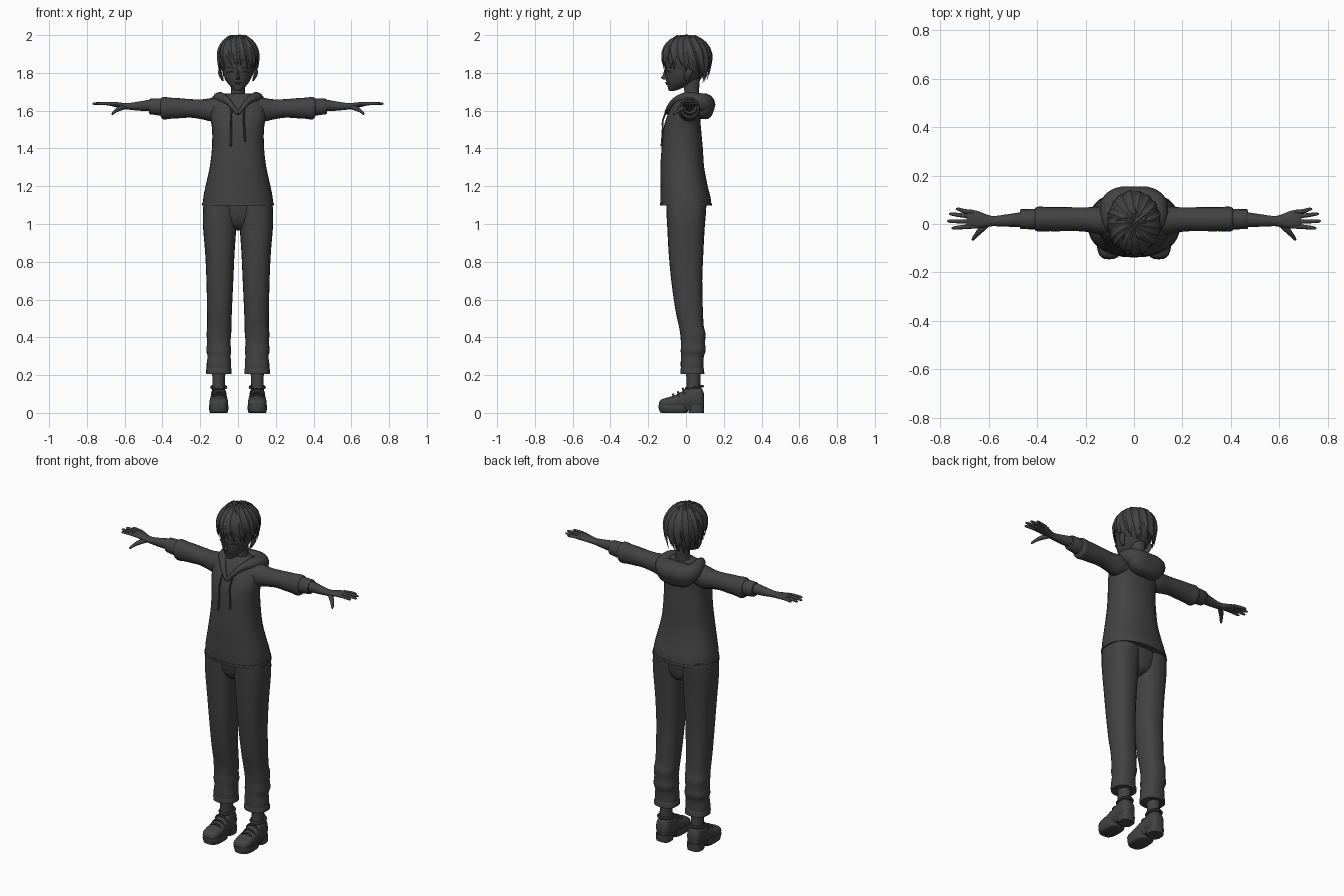
import bpy, bmesh, math, random
from mathutils import Vector

random.seed(4)
charcoal = bpy.data.materials.new("charcoal")
charcoal.diffuse_color = (0.055, 0.055, 0.055, 1)


def skin(name, strips, mirror=False, angle=50):
    """Skin lists of rings into one object; each strip is a closed tube."""
    bm = bmesh.new()
    for rings in strips:
        loops = [[bm.verts.new(p) for p in r] for r in rings]
        n = len(loops[0])
        for a, b in zip(loops, loops[1:]):
            for i in range(n):
                bm.faces.new((a[i], a[(i + 1) % n], b[(i + 1) % n], b[i]))
        bm.faces.new(loops[0])
        bm.faces.new(loops[-1])
    bmesh.ops.recalc_face_normals(bm, faces=bm.faces)
    mesh = bpy.data.meshes.new(name)
    bm.to_mesh(mesh)
    bm.free()
    mesh.materials.append(charcoal)
    ob = bpy.data.objects.new(name, mesh)
    bpy.context.collection.objects.link(ob)
    bpy.ops.object.select_all(action='DESELECT')
    bpy.context.view_layer.objects.active = ob
    ob.select_set(True)
    bpy.ops.object.shade_smooth_by_angle(angle=math.radians(angle))
    if mirror:
        ob.modifiers.new("mirror", 'MIRROR')
    return ob


def spline(pts, steps):
    """Catmull-Rom interpolation of tuples."""
    out = []
    for i in range(len(pts) - 1):
        p0, p1, p2, p3 = pts[max(i - 1, 0)], pts[i], pts[i + 1], pts[min(i + 2, len(pts) - 1)]
        for k in range(steps):
            t = k / steps
            out.append([b + 0.5 * t * (c - a + t * (2 * a - 5 * b + 4 * c - d + t * (3 * (b - c) + d - a)))
                        for a, b, c, d in zip(p0, p1, p2, p3)])
    return out + [list(pts[-1])]


def loft(rows, axis='z', n=24, steps=3, power=2.0):
    """Rows are (position, centre 1, centre 2, radius 1, radius 2) along an axis."""
    rings = []
    for h, c1, c2, r1, r2 in spline(rows, steps):
        ring = []
        for i in range(n):
            a = math.tau * i / n
            ca, sa = math.cos(a), math.sin(a)
            u = c1 + r1 * math.copysign(abs(ca) ** (2 / power), ca)
            v = c2 + r2 * math.copysign(abs(sa) ** (2 / power), sa)
            ring.append({'z': (u, v, h), 'x': (h, u, v), 'y': (u, h, v)}[axis])
        rings.append(ring)
    return rings


def tube(pts, n=8, steps=3):
    """Round tube through (x, y, z, radius) points."""
    s = spline(pts, steps)
    rings = []
    for i, (x, y, z, r) in enumerate(s):
        d = (Vector(s[min(i + 1, len(s) - 1)][:3]) - Vector(s[max(i - 1, 0)][:3])).normalized()
        side = d.cross(Vector((0, 0, 1)) if abs(d.z) < 0.9 else Vector((0, 1, 0))).normalized()
        up = side.cross(d)
        rings.append([Vector((x, y, z)) + r * (side * math.cos(math.tau * k / n) + up * math.sin(math.tau * k / n))
                      for k in range(n)])
    return rings


# Hoodie body, with a thin hem band
skin("hoodie_body", [loft([
    (1.10, 0, 0, .188, .135), (1.15, 0, -.004, .182, .132), (1.2, 0, -.010, .172, .125),
    (1.3, 0, -.020, .150, .116), (1.4, 0, -.020, .138, .109), (1.5, 0, -.020, .137, .100),
    (1.56, 0, -.014, .146, .090), (1.62, 0, .002, .145, .080), (1.665, 0, .012, .110, .062),
    (1.69, 0, .02, .06, .045)], n=32, power=2.3)])
skin("hoodie_hem", [loft([(1.098, 0, 0, .191, .138), (1.112, 0, -.001, .189, .137)], n=32, steps=1, power=2.3)])

# Sleeves with a few folds and narrower cuffs
skin("sleeve", [loft([
    (.09, .012, 1.612, .060, .062), (.14, .015, 1.605, .058, .062), (.19, .018, 1.607, .051, .053),
    (.25, .020, 1.612, .049, .049), (.31, .020, 1.613, .050, .053), (.36, .020, 1.613, .050, .056),
    (.39, .020, 1.613, .052, .060), (.405, .020, 1.615, .048, .054), (.41, .020, 1.617, .041, .044)],
    'x', n=20)], True)
skin("sleeve_cuff", [loft([
    (.40, .020, 1.618, .042, .045), (.42, .020, 1.620, .042, .045), (.465, .020, 1.622, .041, .041),
    (.470, .020, 1.622, .038, .038), (.471, .020, 1.622, .028, .028)], 'x', n=20, steps=1)], True)

# Hood lying behind the neck and tapering to a V at the chest
skin("hood", [tube([
    (0, .094, 1.632, .060), (.05, .094, 1.633, .060), (.085, .082, 1.642, .052), (.098, .045, 1.655, .042),
    (.090, -.005, 1.667, .030), (.055, -.060, 1.650, .018), (.025, -.092, 1.615, .012), (0, -.105, 1.585, .010)],
    n=14, steps=4)], True)
skin("hood_flap", [loft([
    (1.555, 0, .09, .05, .025), (1.575, 0, .095, .095, .042), (1.62, 0, .096, .118, .054),
    (1.66, 0, .085, .115, .052), (1.675, 0, .075, .095, .035)], n=24, power=2.6)])

# Drawstrings
skin("drawstrings", [
    tube([(-.035, -.098, 1.61, .005), (-.036, -.122, 1.55, .005), (-.037, -.124, 1.48, .005), (-.039, -.130, 1.41, .006)], 6),
    tube([(.033, -.098, 1.61, .005), (.030, -.122, 1.55, .005), (.034, -.124, 1.50, .005), (.037, -.127, 1.435, .006)], 6)])

# Forearms, palms and fingers
skin("forearm", [loft([
    (.42, .020, 1.625, .032, .032), (.47, .018, 1.627, .030, .031), (.53, .014, 1.624, .025, .024),
    (.58, .012, 1.623, .021, .018), (.61, .014, 1.626, .026, .016), (.645, .018, 1.632, .036, .014),
    (.675, .020, 1.636, .038, .011), (.69, .020, 1.637, .034, .007)], 'x', n=14)], True)
fingers = [(.049, .735, .062), (.031, .762, .042), (.010, .770, .012), (-.010, .752, -.017)]
skin("fingers", [tube([
    (.66, y0, 1.635, .009), (.70, y0 * .7 + y1 * .3, 1.638, .009),
    (x1 - .012, y1 * .9 + y0 * .1, 1.637, .007), (x1, y1, 1.636, .003)], 8) for y0, x1, y1 in fingers], True)
skin("thumb", [tube([
    (.60, .005, 1.620, .013), (.63, -.022, 1.610, .013), (.65, -.045, 1.597, .009),
    (.662, -.060, 1.585, .007), (.667, -.067, 1.580, .003)], 8)], True)

# Trousers: pelvis, legs with folds low down, turned hems
skin("trouser_seat", [loft([
    (.965, 0, .01, .03, .03), (.99, 0, .008, .09, .075), (1.04, 0, .004, .145, .095),
    (1.12, 0, .002, .165, .105)], n=24)])
skin("trouser_leg", [loft([
    (.215, .101, .033, .064, .060), (.26, .101, .032, .065, .060), (.30, .100, .034, .061, .061),
    (.33, .102, .038, .066, .066), (.37, .102, .037, .062, .064), (.42, .101, .036, .065, .067),
    (.46, .099, .028, .064, .066), (.55, .098, .016, .066, .073), (.70, .096, .004, .071, .082),
    (.85, .096, .000, .078, .092), (.98, .097, .000, .088, .099), (1.05, .095, .001, .091, .104),
    (1.12, .092, .002, .090, .107)], n=24, power=2.4)], True)
skin("trouser_hem", [loft([
    (.207, .101, .034, .050, .047), (.207, .101, .034, .067, .063), (.228, .101, .033, .068, .063),
    (.24, .101, .033, .063, .059)], n=24, steps=1, power=2.4)], True)
skin("ankle", [loft([
    (.09, .103, .040, .036, .040), (.14, .103, .040, .033, .037), (.25, .101, .038, .036, .039)], n=16)], True)

# Shoes: upper, thick sole split into forefoot and heel, laces
skin("shoe_upper", [loft([
    (-.142, .100, .045, .022, .012), (-.130, .101, .048, .040, .023), (-.10, .102, .052, .049, .029),
    (-.06, .102, .057, .049, .036), (-.02, .102, .066, .045, .048), (.015, .102, .077, .042, .060),
    (.055, .102, .080, .042, .062), (.082, .102, .077, .037, .055), (.094, .102, .068, .022, .036)],
    'y', n=20, power=2.5)], True)
skin("shoe_forefoot_sole", [loft([
    (.0, .102, -.062, .044, .066), (.004, .102, -.064, .049, .074), (.030, .102, -.066, .052, .080),
    (.042, .102, -.066, .050, .079)], n=24, steps=1, power=2.8)], True)
skin("shoe_heel_sole", [loft([
    (.0, .102, .054, .041, .040), (.030, .102, .053, .044, .043), (.042, .102, .053, .043, .043)],
    n=20, steps=1, power=3)], True)
skin("shoe_arch_sole", [loft([
    (.015, .102, .00, .036, .05), (.042, .102, .00, .044, .05)], n=16, steps=1, power=4)], True)
skin("shoe_laces", [tube([
    (.063, y, z - .022, .005), (.080, y - .004, z, .006), (.102, y - .006, z + .006, .006),
    (.124, y - .004, z, .006), (.141, y, z - .022, .005)], 6)
    for y, z in ((-.062, .092), (-.036, .104), (-.010, .122))], True)
skin("shoe_collar", [tube([
    (.102 + .038 * math.cos(a), .045 + .043 * math.sin(a), .136 + .006 * math.sin(a), .008)
    for a in [math.tau * k / 12 for k in range(13)]], 6, 2)], False).modifiers.new("mirror", 'MIRROR')

# Neck, head and facial features
skin("neck", [loft([
    (1.60, 0, .030, .055, .045), (1.67, 0, .030, .042, .040), (1.71, 0, .030, .037, .040),
    (1.78, 0, .030, .042, .045)], n=18)])
skin("head", [loft([
    (1.705, 0, -.076, .012, .014), (1.712, 0, -.066, .024, .027), (1.728, 0, -.050, .040, .047),
    (1.75, 0, -.032, .058, .071), (1.785, 0, -.014, .075, .096), (1.82, 0, -.006, .083, .107),
    (1.87, 0, 0, .088, .110), (1.93, 0, 0, .076, .09), (1.97, 0, 0, .035, .04)], n=28)])
skin("nose", [loft([
    (1.764, 0, -.108, .009, .008), (1.770, 0, -.112, .011, .017), (1.777, 0, -.113, .008, .020),
    (1.79, 0, -.111, .006, .011), (1.815, 0, -.110, .005, .006)], n=10)])
skin("lips", [tube([(-.019, -.097, 1.746, .002), (0, -.105, 1.748, .005), (.019, -.097, 1.746, .002)], 8, 4),
              tube([(-.014, -.096, 1.740, .002), (0, -.101, 1.740, .005), (.014, -.096, 1.740, .002)], 8, 4)])
skin("eyelid", [tube([
    (.018, -.107, 1.800, .002), (.034, -.106, 1.808, .004), (.052, -.090, 1.805, .004),
    (.060, -.082, 1.799, .002)], 6)], True)
skin("eyebrow", [tube([
    (.015, -.111, 1.823, .002), (.036, -.104, 1.831, .004), (.060, -.083, 1.826, .002)], 6)], True)
skin("ear", [loft([
    (1.757, .080, .005, .005, .008), (1.77, .085, .006, .008, .014), (1.79, .093, .010, .010, .020),
    (1.81, .096, .014, .009, .021), (1.822, .092, .014, .004, .010)], n=12)], True)

# Hair: scalp cap covered by overlapping pointed locks radiating from the crown
skin("hair_cap", [loft([(1.872 + .117 * math.sin(e), 0, .006, .098 * math.cos(e), .119 * math.cos(e))
                        for e in [math.radians(d) for d in range(-75, 90, 15)]], n=28, steps=1)])


def lock(az, end_z, sweep, size, width):
    """One pointed lock running from the crown down over the skull."""
    cz, rz = 1.875, .118 * size
    last = math.pi / 2 + (cz - end_z) / rz
    rings = []
    for k in range(10):
        t = k / 9
        th = .05 + (last - .05) * t
        a = az + sweep * t * t
        over = max(0, th - math.pi / 2)
        out = math.sin(min(th, math.pi / 2)) * (1 - .13 * over * over)
        z = cz + rz * math.cos(th) if not over else cz - over * rz
        p = Vector((.101 * size * out * math.cos(a), .003 + .124 * size * out * math.sin(a), z))
        side = Vector((-math.sin(a), math.cos(a), 0))
        normal = Vector((math.cos(a) * out, math.sin(a) * out, math.cos(th) * .9)).normalized()
        w = width * (.25 + .75 * math.sin(math.pi * min(t * 1.1, .5))) * (1 if t < .6 else max(.04, (1 - t) / .4))
        rings.append([p + side * w, p + normal * w * .4, p - side * w, p - normal * w * .4])
    return rings


locks = []
for layer, count in enumerate((20, 17)):
    for k in range(count):
        az = math.tau * (k + .5 * layer) / count + random.uniform(-.06, .06)
        front = -math.sin(az)
        end = 1.79 + .035 * max(0, front) - .035 * max(0, -front) + layer * .02 + random.uniform(-.012, .015)
        locks.append(lock(az, end, random.uniform(.1, .4), 1.0 + .045 * layer + random.uniform(-.01, .02), .027))
skin("hair_locks", locks, angle=35)
# Loose flicks standing off the crown
skin("hair_flicks", [tube([
    (.02 * math.cos(a), .02 * math.sin(a), 1.985, .008), (.045 * math.cos(a), .05 * math.sin(a), 1.992, .008),
    (.080 * math.cos(a + .3), .085 * math.sin(a + .3), 1.972, .001)], 5)
    for a in (.4, 1.5, 2.7, 3.8, 5.0)], angle=35)
